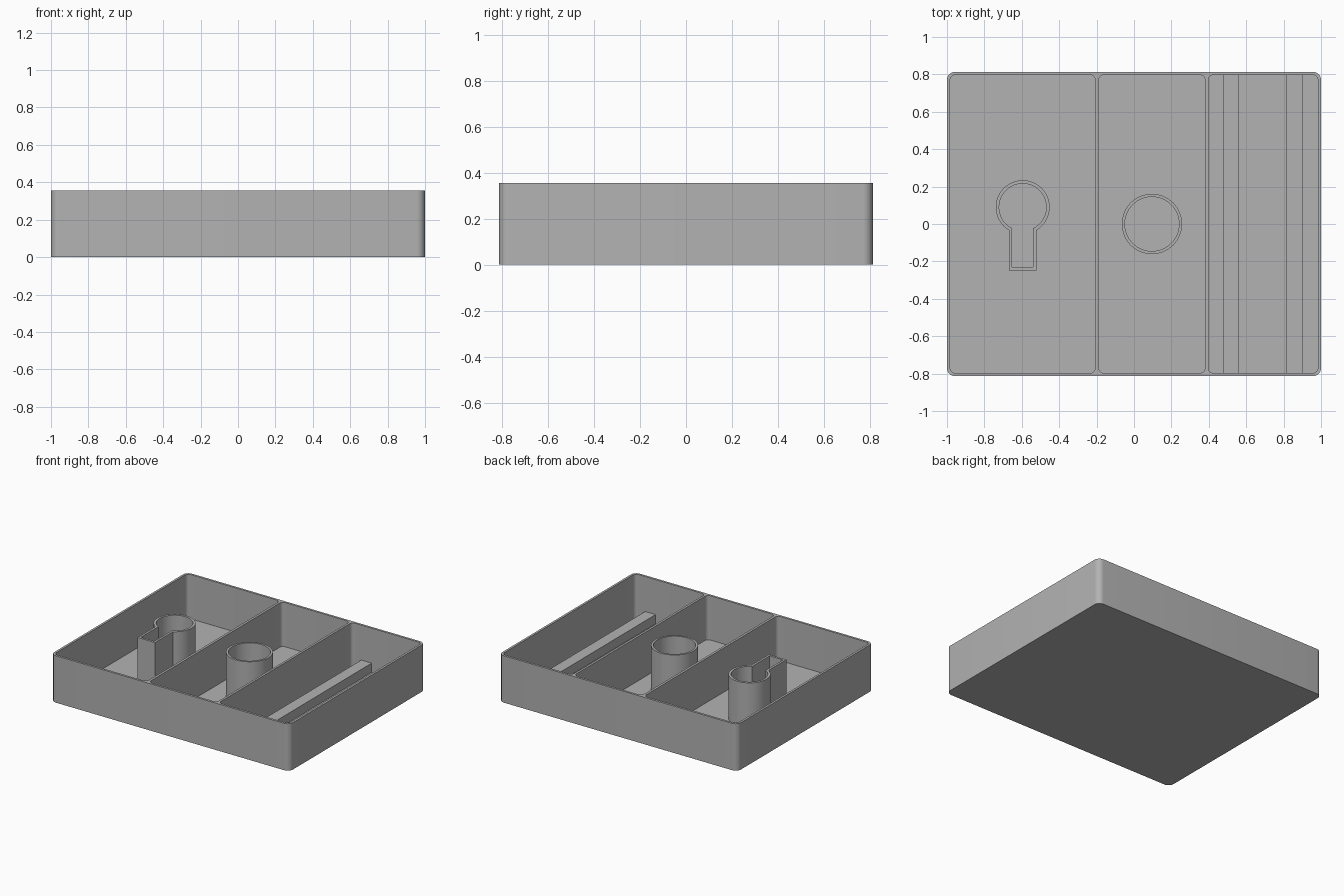
import bpy, bmesh
from math import pi, sin, cos, asin, sqrt

old = bpy.data.objects.get("Cube")
if old:
    bpy.data.objects.remove(old, do_unlink=True)

HEIGHT, FLOOR, HALF_Y, WALL = 0.355, 0.02, 0.814, 0.017

grey = bpy.data.materials.new("plain_grey")
grey.use_nodes = True
colour = (0.45, 0.45, 0.45, 1)
grey.diffuse_color = colour
grey.node_tree.nodes["Principled BSDF"].inputs["Base Color"].default_value = colour


def arc(cx, cy, r, start, end, steps):
    return [(cx + r * cos(start + (end - start) * i / steps),
             cy + r * sin(start + (end - start) * i / steps)) for i in range(steps + 1)]


def rounded_rect(x0, x1, half_y, r):
    pts = []
    corners = [(x1 - r, half_y - r), (x0 + r, half_y - r),
               (x0 + r, r - half_y), (x1 - r, r - half_y)]
    for i, (cx, cy) in enumerate(corners):
        pts += arc(cx, cy, r, i * pi / 2, (i + 1) * pi / 2, 8)
    return pts


def keyhole(cx, cy, r, half_w, bottom):
    # circle opened at its lowest point into a straight stem
    gap = asin(half_w / r)
    pts = arc(cx, cy, r, -pi / 2 + gap, 3 * pi / 2 - gap, 56)
    return pts + [(cx - half_w, bottom), (cx + half_w, bottom)]


def make_object(name, bm):
    bmesh.ops.recalc_face_normals(bm, faces=bm.faces)
    mesh = bpy.data.meshes.new(name)
    bm.to_mesh(mesh)
    bm.free()
    mesh.materials.append(grey)
    obj = bpy.data.objects.new(name, mesh)
    bpy.context.collection.objects.link(obj)
    return obj


def prism(name, pts, z0, z1):
    bm = bmesh.new()
    face = bm.faces.new([bm.verts.new((x, y, z0)) for x, y in pts])
    top = bmesh.ops.extrude_face_region(bm, geom=[face], use_keep_orig=True)["geom"]
    bmesh.ops.translate(bm, vec=(0, 0, z1 - z0),
                        verts=[v for v in top if isinstance(v, bmesh.types.BMVert)])
    return make_object(name, bm)


def hollow_post(name, outer, inner):
    # matching outer and inner outlines joined into an upright thin wall
    bm = bmesh.new()
    rings = [[bm.verts.new((x, y, z)) for x, y in pts]
             for pts, z in ((outer, FLOOR), (outer, HEIGHT), (inner, HEIGHT), (inner, FLOOR))]
    n = len(outer)
    for a, b in zip(rings, rings[1:]):
        for i in range(n):
            j = (i + 1) % n
            bm.faces.new((a[i], a[j], b[j], b[i]))
    return make_object(name, bm)


def shade(obj):
    bpy.ops.object.select_all(action='DESELECT')
    obj.select_set(True)
    bpy.context.view_layer.objects.active = obj
    bpy.ops.object.shade_smooth_by_angle(angle=pi / 6)


# Tray with three rounded compartments
tray = prism("tray", rounded_rect(-1, 1, HALF_Y, 0.045), 0, HEIGHT)
compartments = [(-0.983, -0.207), (-0.189, 0.38), (0.397, 0.983)]
for x0, x1 in compartments:
    cutter = prism("compartment_cutter", rounded_rect(x0, x1, HALF_Y - WALL, 0.028),
                   FLOOR, HEIGHT + 0.1)
    cutter.hide_render = True
    mod = tray.modifiers.new("compartment", 'BOOLEAN')
    mod.operation, mod.solver, mod.object = 'DIFFERENCE', 'EXACT', cutter
    bpy.context.view_layer.objects.active = tray
    bpy.ops.object.modifier_apply(modifier=mod.name)
    bpy.data.objects.remove(cutter, do_unlink=True)
shade(tray)

# Keyhole-shaped post in the wide compartment
shade(hollow_post("keyhole_post",
                  keyhole(-0.595, 0.09, 0.144, 0.073, -0.248),
                  keyhole(-0.595, 0.09, 0.126, 0.056, -0.231)))

# Round post in the middle compartment
shade(hollow_post("round_post",
                  arc(0.096, 0, 0.161, 0, 2 * pi, 64)[:-1],
                  arc(0.096, 0, 0.145, 0, 2 * pi, 64)[:-1]))

# Two support rails in the narrow compartment
for name, x0, x1 in (("inner_rail", 0.475, 0.562), ("outer_rail", 0.813, 0.9)):
    y = HALF_Y - WALL
    prism(name, [(x0, -y), (x1, -y), (x1, y), (x0, y)], FLOOR, 0.09)
